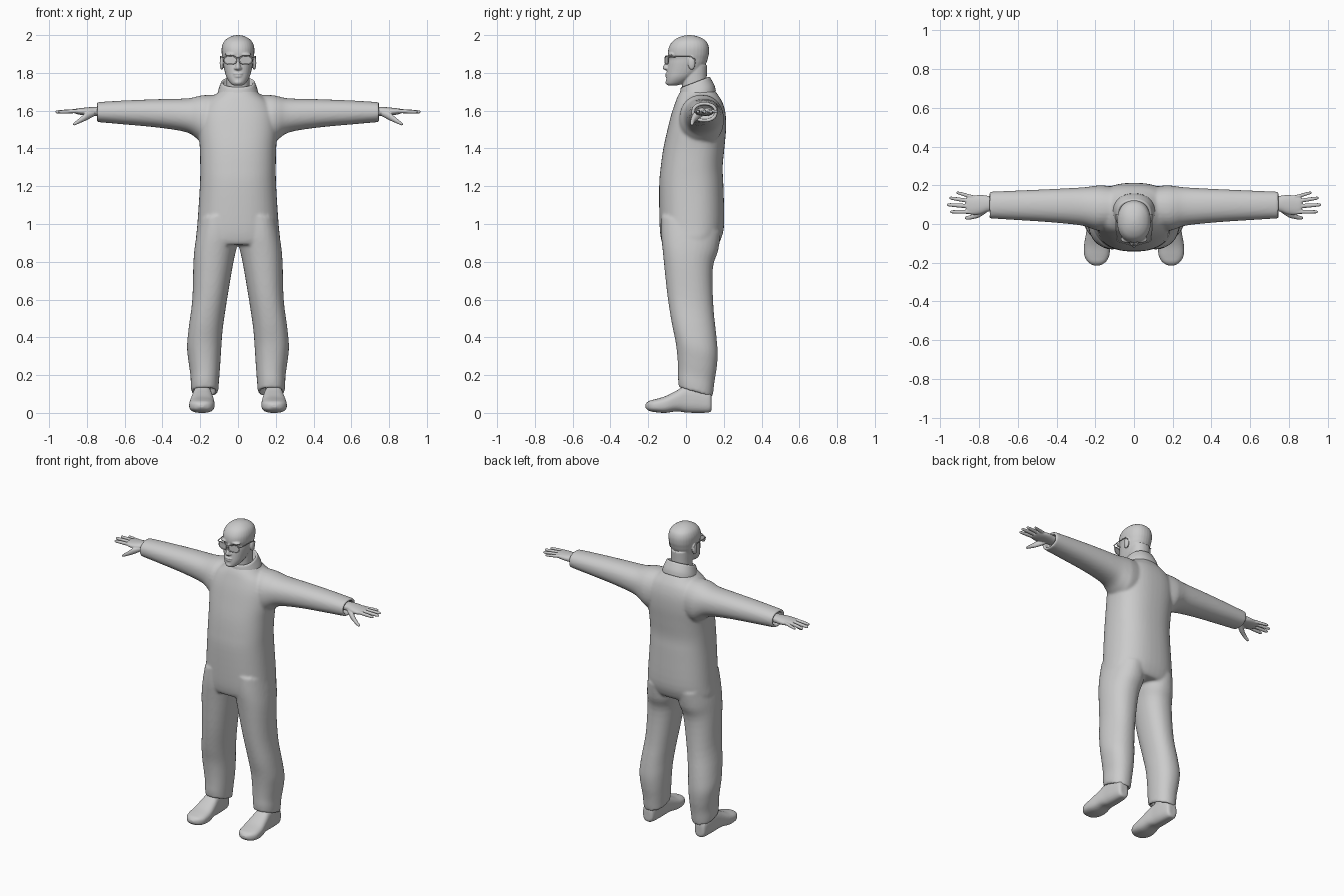
import bpy, bmesh, math
from mathutils import Matrix, Vector


def smooth_rows(rows, steps):
    """Catmull-Rom interpolation of section rows."""
    out = []
    for i in range(len(rows) - 1):
        p0, p1, p2 = rows[max(i - 1, 0)], rows[i], rows[i + 1]
        p3 = rows[min(i + 2, len(rows) - 1)]
        for k in range(steps):
            t = k / steps
            out.append([0.5 * (2 * b + (c - a) * t + (2 * a - 5 * b + 4 * c - d) * t * t
                               + (3 * b - a - 3 * c + d) * t ** 3)
                        for a, b, c, d in zip(p0, p1, p2, p3)])
    return out + [list(rows[-1])]


def loft(bm, axis, rows, tail=(), n=32, power=2.2, tilt=0, sides=(1,), steps=4):
    """Skin sections (position, a0, a1, b0, b1) along an axis; sides=(1,-1) mirrors."""
    full = smooth_rows(rows, steps) + [list(r) for r in tail]
    for s in sides:
        rings = []
        for t, a0, a1, b0, b1 in full:
            ring = []
            for k in range(n):
                w = 2 * math.pi * k / n
                c, d = math.cos(w), math.sin(w)
                a = (a0 + a1) / 2 + (a1 - a0) / 2 * math.copysign(abs(c) ** (2 / power), c)
                e = (b1 - b0) / 2 * math.copysign(abs(d) ** (2 / power), d)
                b = (b0 + b1) / 2 + e
                p = {'x': (t, a, b), 'y': (a, t, b), 'z': (a, b, t + tilt * e)}[axis]
                ring.append(bm.verts.new((p[0] * s, p[1], p[2])))
            rings.append(ring)
        for r, q in zip(rings, rings[1:]):
            for k in range(n):
                bm.faces.new((r[k], r[(k + 1) % n], q[(k + 1) % n], q[k]))
        bm.faces.new(rings[0][::-1])
        bm.faces.new(rings[-1])


def ball(bm, c, r, sides=(1,)):
    for s in sides:
        m = Matrix.Translation((c[0] * s, c[1], c[2])) @ Matrix.Diagonal((*r, 1))
        bmesh.ops.create_uvsphere(bm, u_segments=20, v_segments=12, radius=1, matrix=m)


def finish(bm, name, voxel=0, smooth=0):
    bmesh.ops.recalc_face_normals(bm, faces=bm.faces)
    me = bpy.data.meshes.new(name)
    bm.to_mesh(me)
    bm.free()
    ob = bpy.data.objects.new(name, me)
    bpy.context.collection.objects.link(ob)
    for p in me.polygons:
        p.use_smooth = True
    if voxel:
        r = ob.modifiers.new("fuse", 'REMESH')
        r.mode, r.voxel_size, r.use_smooth_shade = 'VOXEL', voxel, True
    if smooth:
        m = ob.modifiers.new("soften", 'SMOOTH')
        m.factor, m.iterations = 0.5, smooth
    return ob


BOTH = (1, -1)

# One-piece suit: torso, legs with open hems, sleeves with open cuffs
bm = bmesh.new()
loft(bm, 'z', [(.89, -.2, .2, -.12, .165), (.92, -.222, .222, -.132, .185), (1.0, -.215, .215, -.14, .202),
               (1.2, -.202, .202, -.142, .198), (1.3, -.2, .2, -.134, .194), (1.4, -.202, .202, -.12, .203),
               (1.5, -.21, .21, -.098, .212), (1.58, -.205, .205, -.078, .21), (1.64, -.175, .175, -.058, .195),
               (1.68, -.125, .125, -.042, .172), (1.715, -.085, .085, -.02, .145)], n=48, power=2.4)
loft(bm, 'z', [(1.0, .005, .208, -.13, .185), (.9, .003, .226, -.131, .17), (.8, .024, .236, -.121, .142),
               (.6, .058, .242, -.1, .145), (.45, .08, .261, -.077, .16), (.35, .088, .27, -.056, .168),
               (.27, .093, .262, -.046, .163), (.2, .098, .252, -.042, .152), (.15, .102, .25, -.042, .146),
               (.11, .105, .247, -.038, .141)],
     tail=[(.11, .122, .23, -.021, .124), (.15, .122, .23, -.021, .124)], tilt=-.28, sides=BOTH)
loft(bm, 'x', [(.08, -.02, .19, 1.42, 1.685), (.17, -.035, .2, 1.42, 1.683), (.21, -.028, .196, 1.445, 1.677),
               (.27, -.008, .189, 1.485, 1.665), (.42, .008, .181, 1.51, 1.661), (.6, .02, .173, 1.527, 1.654),
               (.748, .029, .167, 1.54, 1.645)],
     tail=[(.748, .045, .151, 1.556, 1.629), (.7, .045, .151, 1.556, 1.629)], sides=BOTH)
finish(bm, "suit", .008, 6)

# Stand-up collar, tilted forward, hollow inside
bm = bmesh.new()
loft(bm, 'z', [(1.665, -.112, .112, -.045, .158), (1.70, -.106, .106, -.038, .15), (1.748, -.09, .09, -.028, .127)],
     tail=[(1.752, -.084, .084, -.022, .121), (1.745, -.078, .078, -.016, .115), (1.70, -.078, .078, -.016, .115)],
     tilt=.38, n=40)
finish(bm, "collar")

# Head with neck, nose, ears, lips, brow and chin
bm = bmesh.new()
loft(bm, 'z', [(1.733, -.022, .022, -.095, -.05), (1.745, -.04, .04, -.104, -.01), (1.775, -.06, .06, -.104, .04),
               (1.81, -.071, .071, -.101, .085), (1.85, -.079, .079, -.095, .107), (1.875, -.082, .082, -.09, .115),
               (1.9, -.086, .086, -.096, .121), (1.935, -.086, .086, -.091, .121), (1.965, -.075, .075, -.073, .109),
               (1.985, -.053, .053, -.045, .082), (1.996, -.028, .028, -.015, .05), (2.0, -.006, .006, .01, .024)])
loft(bm, 'z', [(1.64, -.07, .07, -.01, .125), (1.72, -.061, .061, -.02, .11), (1.84, -.062, .062, -.02, .112)])
loft(bm, 'z', [(1.893, -.009, .009, -.097, -.06), (1.86, -.01, .01, -.108, -.06), (1.832, -.015, .015, -.123, -.06),
               (1.82, -.017, .017, -.12, -.06), (1.814, -.012, .012, -.108, -.06)], n=16)
ball(bm, (.012, -.1, 1.824), (.009, .012, .008), BOTH)
ball(bm, (.086, .03, 1.852), (.011, .02, .036), BOTH)
ball(bm, (0, -.1, 1.794), (.026, .01, .006))
ball(bm, (0, -.099, 1.782), (.022, .011, .006))
ball(bm, (.036, -.078, 1.897), (.034, .019, .01), BOTH)
ball(bm, (0, -.095, 1.75), (.022, .014, .014))
finish(bm, "head", .004, 3)

# Hands: wrist and palm, four fingers, thumb
bm = bmesh.new()
loft(bm, 'x', [(.69, .065, .14, 1.57, 1.618), (.75, .065, .145, 1.572, 1.62), (.79, .052, .15, 1.574, 1.618),
               (.83, .047, .147, 1.577, 1.614), (.86, .056, .14, 1.584, 1.61), (.868, .07, .125, 1.59, 1.604)],
     sides=BOTH)
for y0, x1, y1, r in [(.137, .918, .163, .0095), (.115, .955, .135, .0105),
                      (.09, .967, .1, .011), (.063, .951, .063, .0105)]:
    rows = []
    for f, k in [(0, 1.05), (.35, 1.0), (.65, .95), (.9, .8), (.97, .6), (1, .2)]:
        x, y, z, q = .825 + (x1 - .825) * f, y0 + (y1 - y0) * f, 1.599 - .006 * f, r * k
        rows.append((x, y - q, y + q, z - q, z + q))
    loft(bm, 'x', rows, n=14, sides=BOTH, steps=2)
loft(bm, 'x', [(.76, .06, .1, 1.572, 1.602), (.8, .034, .072, 1.55, 1.592), (.83, .026, .052, 1.537, 1.568),
               (.855, .022, .043, 1.526, 1.548), (.868, .023, .04, 1.522, 1.538), (.874, .028, .034, 1.525, 1.53)],
     n=16, sides=BOTH)
finish(bm, "hands", .0035, 2)

# Shoes with ankles
bm = bmesh.new()
loft(bm, 'y', [(.136, .17, .21, .02, .08), (.124, .152, .228, .003, .115), (.06, .142, .236, 0, .14),
               (.0, .138, .24, .002, .145), (-.05, .13, .248, .008, .118), (-.11, .124, .258, 0, .088),
               (-.165, .128, .256, .004, .072), (-.198, .148, .236, .012, .062), (-.215, .178, .208, .028, .046)],
     power=2.7, sides=BOTH)
loft(bm, 'z', [(.09, .143, .235, -.02, .122), (.14, .147, .23, -.01, .12), (.2, .15, .225, 0, .115)], sides=BOTH)
finish(bm, "shoes", .005, 3)


def wire(name, paths, radius):
    cu = bpy.data.curves.new(name, 'CURVE')
    cu.dimensions, cu.bevel_depth, cu.bevel_resolution = '3D', radius, 2
    for pts, closed in paths:
        sp = cu.splines.new('POLY')
        sp.points.add(len(pts) - 1)
        for p, c in zip(sp.points, pts):
            p.co = (*c, 1)
        sp.use_cyclic_u = closed
    ob = bpy.data.objects.new(name, cu)
    bpy.context.collection.objects.link(ob)


# Glasses: rims, lenses, bridge and temple arms
paths = [([(-.009, -.109, 1.878), (0, -.111, 1.881), (.009, -.109, 1.878)], False)]
bm = bmesh.new()
for s in BOTH:
    rim = []
    for k in range(28):
        w = 2 * math.pi * k / 28
        c, d = math.cos(w), math.sin(w)
        dx = .033 * math.copysign(abs(c) ** .75, c)
        rim.append(Vector((s * (.041 + dx), -.102 + .28 * dx, 1.868 + .022 * math.copysign(abs(d) ** .75, d))))
    paths.append((rim, True))
    bm.faces.new([bm.verts.new(p) for p in rim])
    paths.append(([(s * .072, -.094, 1.88), (s * .087, -.084, 1.884), (s * .092, -.03, 1.887),
                   (s * .093, .03, 1.886), (s * .092, .05, 1.868)], False))
finish(bm, "lenses")
wire("glasses_frame", paths, .0028)
